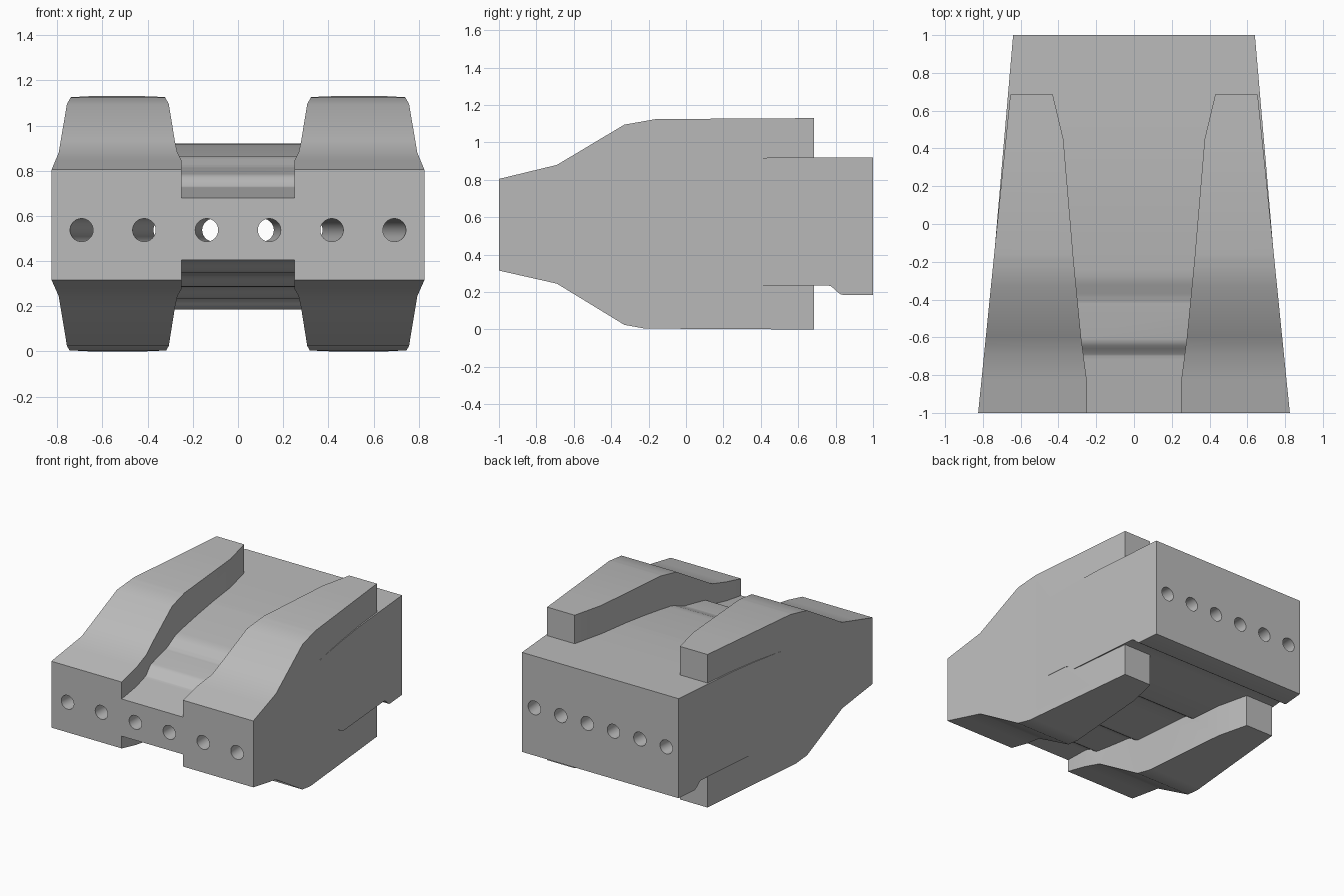
import bpy
import bmesh
import math
from mathutils import Vector

if "Cube" in bpy.data.objects:
    bpy.data.objects.remove(bpy.data.objects["Cube"], do_unlink=True)

grey = bpy.data.materials.new("plain grey")
grey.use_nodes = True
COLOUR = (0.5, 0.5, 0.5, 1)
grey.diffuse_color = COLOUR
grey.node_tree.nodes["Principled BSDF"].inputs["Base Color"].default_value = COLOUR


def sample(curve, y):
    """Piecewise linear value of a (y, value) curve."""
    for (y0, v0), (y1, v1) in zip(curve, curve[1:]):
        if y <= y1:
            return v0 + (v1 - v0) * (y - y0) / (y1 - y0)
    return curve[-1][1]


def loft(name, left, right, low, high):
    """Box section whose four sides follow curves along y."""
    stations = sorted({y for c in (left, right, low, high) for y, _ in c})
    bm = bmesh.new()
    rings = []
    for y in stations:
        x0, x1, z0, z1 = (sample(c, y) for c in (left, right, low, high))
        corners = [(x0, z0), (x1, z0), (x1, z1), (x0, z1)]
        rings.append([bm.verts.new((x, y, z)) for x, z in corners])
    for a, b in zip(rings, rings[1:]):
        for i in range(4):
            j = (i + 1) % 4
            bm.faces.new((a[i], a[j], b[j], b[i]))
    bm.faces.new(rings[0])
    bm.faces.new(rings[-1])
    bmesh.ops.recalc_face_normals(bm, faces=bm.faces)
    return finish(name, bm)


def finish(name, bm):
    mesh = bpy.data.meshes.new(name)
    bm.to_mesh(mesh)
    bm.free()
    mesh.materials.append(grey)
    obj = bpy.data.objects.new(name, mesh)
    bpy.context.collection.objects.link(obj)
    return obj


def negate(curve):
    return [(y, -v) for y, v in curve]


def combine(target, tool, operation):
    """Apply a boolean and discard the tool."""
    mod = target.modifiers.new("combine", "BOOLEAN")
    mod.operation = operation
    mod.solver = "EXACT"
    mod.object = tool
    bpy.context.view_layer.objects.active = target
    bpy.ops.object.modifier_apply(modifier=mod.name)
    bpy.data.objects.remove(tool, do_unlink=True)


def ease(y0, z0, y1, z1, n=6):
    """S-shaped step between two levels."""
    return [(y0 + (y1 - y0) * i / n,
             z0 + (z1 - z0) * (1 - math.cos(math.pi * i / n)) / 2)
            for i in range(n + 1)]


# Central body: tapered in plan, stepped above and below
side = [(-1, 0.812), (1, 0.64)]
top = ([(-1, 0.68)] + ease(-0.71, 0.725, -0.61, 0.785)
       + ease(-0.45, 0.81, -0.24, 0.868)
       + [(-0.16, 0.877), (0, 0.893), (0.2, 0.908), (0.45, 0.919), (1, 0.92)])
underside = ([(-1, 0.405)] + ease(-0.8, 0.4, -0.7, 0.35)
             + ease(-0.42, 0.335, -0.32, 0.285)
             + ease(0.12, 0.285, 0.22, 0.235)
             + ease(0.76, 0.235, 0.84, 0.185) + [(1, 0.185)])
body = loft("body", negate(side), side, underside, top)

# Raised side pods, mirrored left and right
inner = [(-1, 0.25), (-0.83, 0.25), (-0.6, 0.28), (-0.19, 0.32),
         (0.45, 0.374), (0.685, 0.43)]
outer = [(-1, 0.825), (0.685, 0.655)]
pod_top = [(-1, 0.805), (-0.69, 0.88), (-0.33, 1.095), (-0.16, 1.125), (0.685, 1.13)]
pod_bottom = [(-1, 0.315), (-0.69, 0.245), (-0.33, 0.025), (-0.22, 0.005), (0.685, 0)]
combine(body, loft("left_pod", inner, outer, pod_bottom, pod_top), "UNION")
combine(body, loft("right_pod", negate(outer), negate(inner), pod_bottom, pod_top), "UNION")

# Six through-holes converging towards the back
for k in range(6):
    front = Vector(((k - 2.5) * 0.277, -1, 0.537))
    back = Vector(((k - 2.5) * 0.2155, 1, 0.537))
    axis = back - front
    bm = bmesh.new()
    bmesh.ops.create_cone(bm, cap_ends=True, segments=32, radius1=0.051,
                          radius2=0.051, depth=axis.length + 0.2)
    bm.transform(axis.to_track_quat("Z", "Y").to_matrix().to_4x4())
    bmesh.ops.translate(bm, verts=bm.verts, vec=(front + back) / 2)
    cutter = finish("hole_cutter", bm)
    cutter.hide_render = True
    combine(body, cutter, "DIFFERENCE")

# Smooth gentle bends, crisp corners
bpy.ops.object.select_all(action="DESELECT")
body.select_set(True)
bpy.context.view_layer.objects.active = body
bpy.ops.object.shade_smooth_by_angle(angle=math.radians(30))
